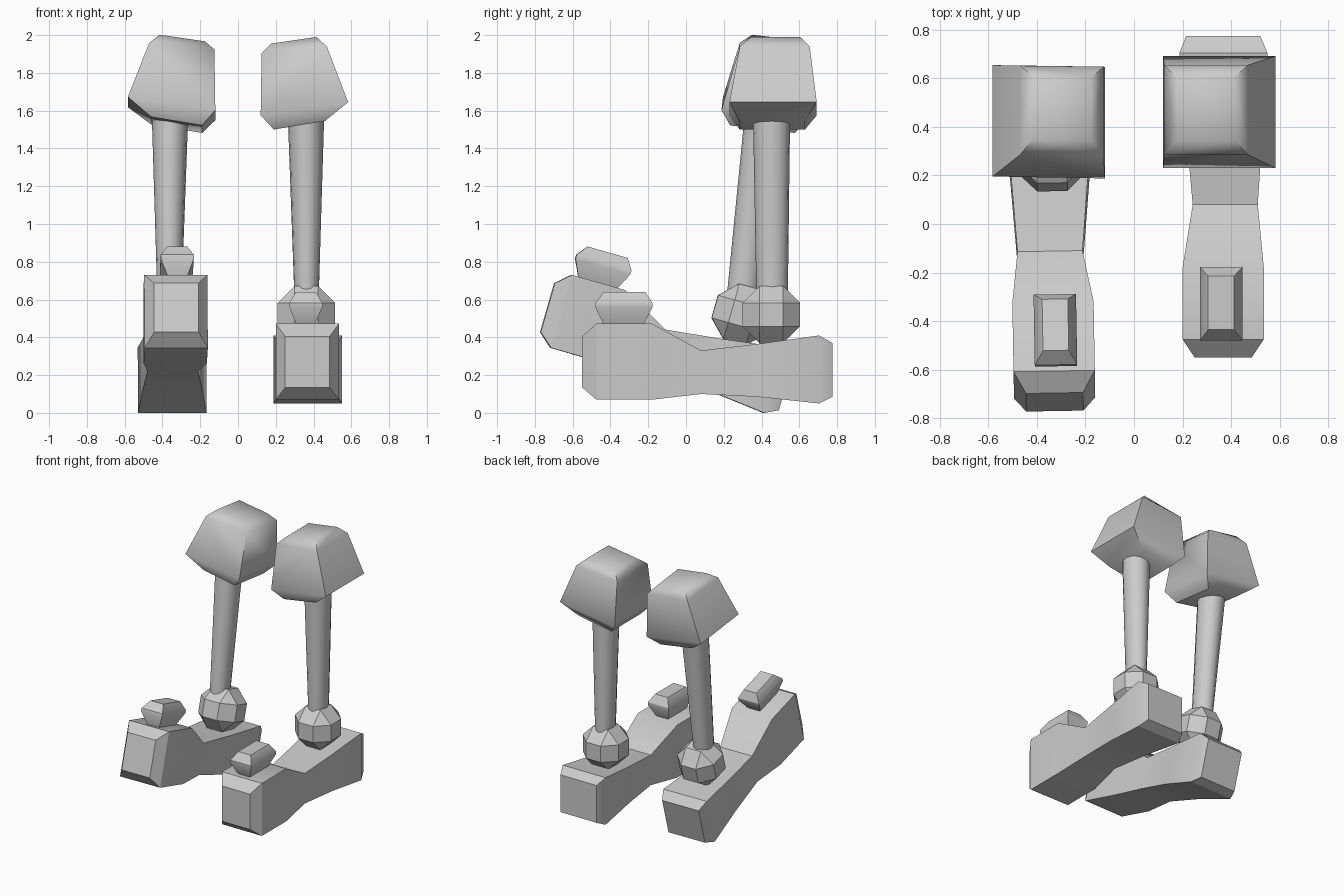
import bpy, bmesh, math
from mathutils import Matrix, Vector

if "Cube" in bpy.data.objects:
    bpy.data.objects.remove(bpy.data.objects["Cube"])

grey = bpy.data.materials.new("plain_grey")
grey.diffuse_color = (0.6, 0.6, 0.6, 1)
grey.use_nodes = True
grey.node_tree.nodes["Principled BSDF"].inputs["Base Color"].default_value = grey.diffuse_color


def finish(name, bm, matrix, mirrored, angle):
    """Place a part, fix its normals and shade it."""
    if mirrored:
        bm.transform(Matrix.Scale(-1, 4, Vector((1, 0, 0))))
    bm.transform(matrix)
    bmesh.ops.recalc_face_normals(bm, faces=bm.faces)
    mesh = bpy.data.meshes.new(name)
    bm.to_mesh(mesh)
    bm.free()
    mesh.materials.append(grey)
    ob = bpy.data.objects.new(name, mesh)
    bpy.context.collection.objects.link(ob)
    bpy.ops.object.select_all(action='DESELECT')
    ob.select_set(True)
    bpy.context.view_layer.objects.active = ob
    bpy.ops.object.shade_smooth_by_angle(angle=math.radians(angle))


def loft(rings):
    """Join matching rings of points with quads and cap both ends."""
    bm = bmesh.new()
    loops = [[bm.verts.new(p) for p in ring] for ring in rings]
    n = len(loops[0])
    for a, b in zip(loops, loops[1:]):
        for i in range(n):
            j = (i + 1) % n
            bm.faces.new((a[i], a[j], b[j], b[i]))
    bm.faces.new(loops[0])
    bm.faces.new(loops[-1])
    return bm


def flat_ring(x0, x1, y0, y1, z0, z1):
    """Rectangle seen from above, height z0 at x0 and z1 at x1."""
    return [(x0, y0, z0), (x1, y0, z1), (x1, y1, z1), (x0, y1, z0)]


def upright_ring(y, x0, x1, z0, z1):
    return [(x0, y, z0), (x1, y, z0), (x1, y, z1), (x0, y, z1)]


def oval(cx, cy, rx, ry, z, n=16):
    return [(cx + rx * math.cos(2 * math.pi * i / n),
             cy + ry * math.sin(2 * math.pi * i / n), z) for i in range(n)]


def build_leg(side, thigh_m, foot_m, mirrored):
    # Tapered upper block, slightly slanted
    bm = loft([flat_ring(0.19, 0.46, 0.285, 0.63, 1.50, 1.545),
               flat_ring(0.12, 0.583, 0.23, 0.692, 1.575, 1.645),
               flat_ring(0.125, 0.47, 0.285, 0.655, 1.905, 1.94),
               flat_ring(0.175, 0.415, 0.345, 0.605, 1.955, 1.99)])
    finish(side + "_upper_block", bm, thigh_m, mirrored, 55)

    # Tapered shin
    bm = loft([oval(0.363, 0.456, 0.064, 0.083, 0.60),
               oval(0.36, 0.453, 0.096, 0.098, 1.56)])
    finish(side + "_shin", bm, thigh_m, mirrored, 40)

    # Faceted ankle ball
    bm = bmesh.new()
    a, b = 0.062, 0.152
    for axis in range(3):
        for sx in (-1, 1):
            for sy in (-1, 1):
                for sz in (-1, 1):
                    p = [sx * a, sy * a, sz * a]
                    p[axis] *= b / a
                    bm.verts.new((p[0] + 0.362, p[1] + 0.452, p[2] + 0.52))
    bmesh.ops.convex_hull(bm, input=bm.verts)
    bmesh.ops.dissolve_limit(bm, angle_limit=0.05, verts=bm.verts, edges=bm.edges)
    finish(side + "_ankle", bm, foot_m, mirrored, 30)

    # Foot, front to heel
    bm = loft([upright_ring(-0.55, 0.25, 0.485, 0.135, 0.405),
               upright_ring(-0.475, 0.20, 0.535, 0.07, 0.472),
               upright_ring(-0.18, 0.20, 0.535, 0.07, 0.472),
               upright_ring(0.08, 0.242, 0.51, 0.10, 0.33),
               upright_ring(0.38, 0.215, 0.53, 0.085, 0.365),
               upright_ring(0.705, 0.187, 0.55, 0.05, 0.41),
               upright_ring(0.775, 0.215, 0.52, 0.085, 0.37)])
    finish(side + "_foot", bm, foot_m, mirrored, 32)

    # Nub on top of the toe
    bm = loft([flat_ring(0.31, 0.405, -0.435, -0.225, 0.465, 0.465),
               flat_ring(0.272, 0.447, -0.48, -0.178, 0.56, 0.56),
               flat_ring(0.272, 0.447, -0.48, -0.178, 0.582, 0.582),
               flat_ring(0.306, 0.412, -0.435, -0.215, 0.64, 0.64)])
    finish(side + "_toe_nub", bm, foot_m, mirrored, 32)


def pivot(start, end, degrees):
    return (Matrix.Translation(end) @ Matrix.Rotation(math.radians(degrees), 4, 'X')
            @ Matrix.Translation(-Vector(start)))


# Planted leg
build_leg("planted", Matrix(), Matrix(), False)

# Raised leg: mirrored, shin leaning, toe lifted
lean = pivot((0, 0.45, 1.95), (0, 0.45, 1.95), -6.7)
yaw = Matrix.Rotation(math.radians(1), 4, 'Z')
lift = Matrix.Translation((0.028, -0.005, 0)) @ yaw @ pivot((0, -0.48, 0.47), (0, -0.60, 0.73), -16)
build_leg("raised", lean, lift, True)
